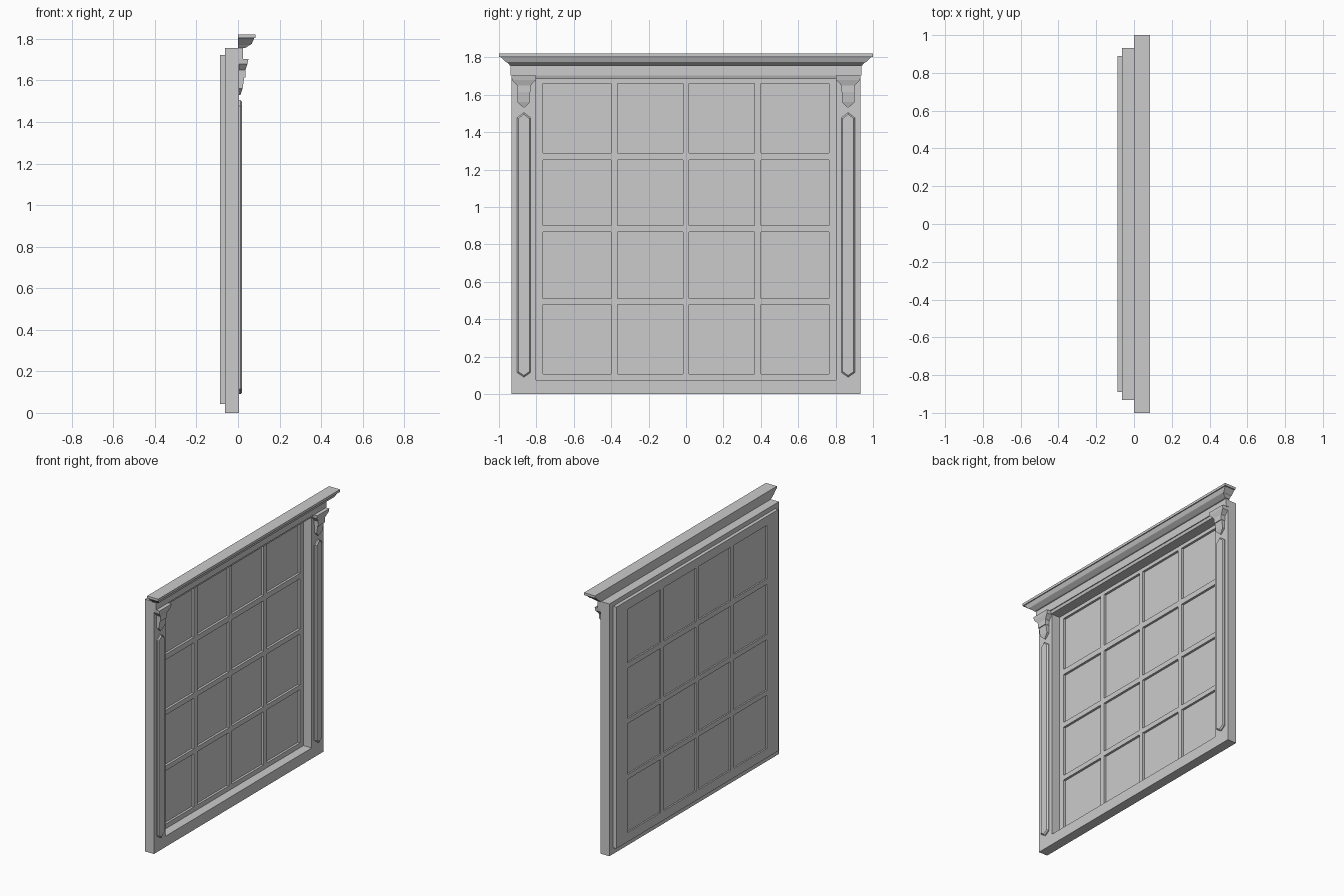
import bpy, bmesh

if "Cube" in bpy.data.objects:
    bpy.data.objects.remove(bpy.data.objects["Cube"])

def finish(name, bm):
    bmesh.ops.recalc_face_normals(bm, faces=bm.faces[:])
    mesh = bpy.data.meshes.new(name)
    bm.to_mesh(mesh)
    bm.free()
    obj = bpy.data.objects.new(name, mesh)
    bpy.context.collection.objects.link(obj)
    return obj

def panel(name, ys, zs, x0, x1, is_hole):
    """Upright slab made of grid cells, with some cells left open."""
    bm = bmesh.new()
    grid = [[bm.verts.new((x0, y, z)) for z in zs] for y in ys]
    for i in range(len(ys) - 1):
        for j in range(len(zs) - 1):
            if not is_hole(i, j):
                bm.faces.new((grid[i][j], grid[i + 1][j], grid[i + 1][j + 1], grid[i][j + 1]))
    # keep the first skin and extrude a second one to close the slab
    ext = bmesh.ops.extrude_face_region(bm, geom=bm.faces[:], use_keep_orig=True)
    moved = [v for v in ext["geom"] if isinstance(v, bmesh.types.BMVert)]
    bmesh.ops.translate(bm, verts=moved, vec=(x1 - x0, 0, 0))
    bmesh.ops.dissolve_limit(bm, angle_limit=0.01, verts=bm.verts[:], edges=bm.edges[:])
    return finish(name, bm)

def loft(name, loops):
    """Closed skin through a stack of matching point loops."""
    bm = bmesh.new()
    rings = [[bm.verts.new(p) for p in loop] for loop in loops]
    n = len(rings[0])
    for a, b in zip(rings, rings[1:]):
        for k in range(n):
            bm.faces.new((a[k], a[(k + 1) % n], b[(k + 1) % n], b[k]))
    bm.faces.new(rings[0])
    bm.faces.new(rings[-1])
    return finish(name, bm)

def steps(name, levels, yc=0.0, back=0.0):
    """Stack of rectangles against a wall: (z, front x, half width)."""
    return loft(name, [[(back, yc - h, z), (x, yc - h, z), (x, yc + h, z), (back, yc + h, z)]
                       for z, x, h in levels])

# outer casing with one large opening
panel("casing", [-0.932, -0.803, 0.803, 0.932], [0, 0.075, 1.685, 1.755],
      -0.063, 0.005, lambda i, j: i == 1 and j == 1)

# sash with a four by four lattice of openings
panel("sash",
      [-0.89, -0.765, -0.402, -0.365, -0.017, 0.017, 0.365, 0.402, 0.765, 0.89],
      [0.043, 0.108, 0.478, 0.512, 0.865, 0.9, 1.25, 1.288, 1.66, 1.723],
      -0.087, -0.058, lambda i, j: i % 2 == 1 and j % 2 == 1)

# glass sheet inside the sash
panel("glass", [-0.78, 0.78], [0.095, 1.675], -0.077, -0.074, lambda i, j: False)

# frieze and mitred cornice
steps("cornice", [(1.685, 0.012, 0.925), (1.703, 0.018, 0.932), (1.703, 0.024, 0.937),
                  (1.757, 0.024, 0.937), (1.757, 0.036, 0.942), (1.772, 0.06, 0.955),
                  (1.776, 0.066, 0.964), (1.803, 0.078, 0.992), (1.803, 0.085, 1.0),
                  (1.82, 0.085, 1.0)])

for side, label in ((-1, "left"), (1, "right")):
    yc = side * 0.867
    # tapering bracket under the cornice
    steps("bracket_" + label,
          [(1.53, 0.012, 0.002), (1.56, 0.022, 0.034), (1.615, 0.03, 0.034),
           (1.615, 0.036, 0.036), (1.627, 0.036, 0.036), (1.65, 0.036, 0.037),
           (1.68, 0.046, 0.064), (1.703, 0.05, 0.066)], yc)

    # raised strip with pointed ends and a chamfered edge
    def hexagon(x, w, e):
        return [(x, yc, 0.09 + e), (x, yc + w, 0.115 + e / 2), (x, yc + w, 1.477 - e / 2),
                (x, yc, 1.505 - e), (x, yc - w, 1.477 - e / 2), (x, yc - w, 0.115 + e / 2)]
    loft("pilaster_strip_" + label,
         [hexagon(0.0, 0.036, 0), hexagon(0.012, 0.036, 0), hexagon(0.02, 0.029, 0.009)])
